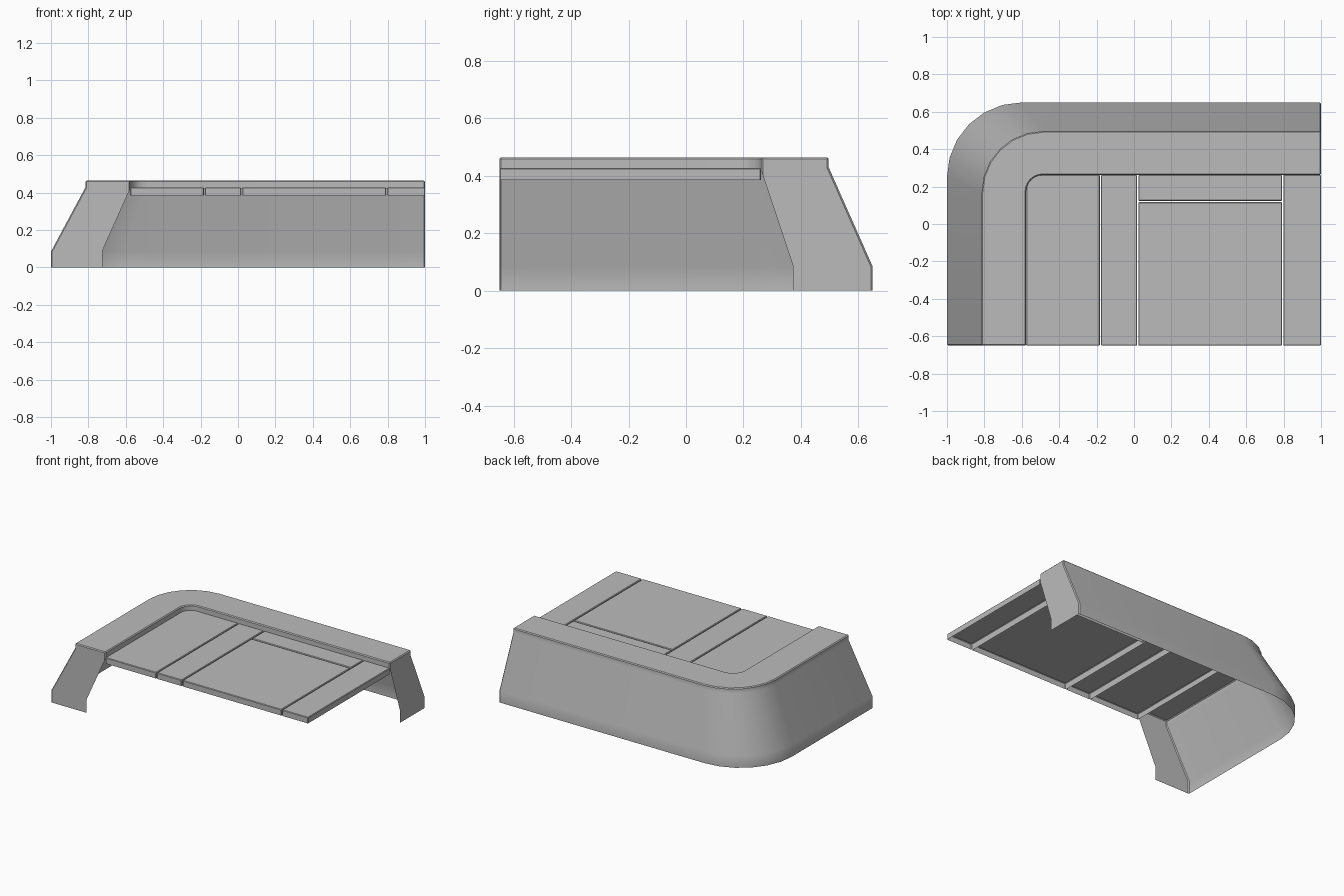
import bpy, bmesh, math

cube = bpy.data.objects.get("Cube")
if cube:
    bpy.data.objects.remove(cube, do_unlink=True)

GREY = bpy.data.materials.new("plain_grey")
GREY.use_nodes = True
GREY.diffuse_color = (0.5, 0.5, 0.5, 1)
GREY.node_tree.nodes["Principled BSDF"].inputs["Base Color"].default_value = (0.5, 0.5, 0.5, 1)

FRONT, RIGHT_END = -0.65, 1.0
ARC_STEPS = 6


def finish(name, bm, bevel):
    """Chamfer the sharp inner edges and turn the bmesh into an object."""
    bm.normal_update()
    sharp = [e for e in bm.edges if len(e.link_faces) == 2
             and e.calc_face_angle() > math.radians(35)]
    bmesh.ops.bevel(bm, geom=sharp, offset=bevel, segments=1,
                    affect='EDGES', clamp_overlap=True)
    mesh = bpy.data.meshes.new(name)
    bm.to_mesh(mesh)
    bm.free()
    mesh.materials.append(GREY)
    obj = bpy.data.objects.new(name, mesh)
    bpy.context.collection.objects.link(obj)
    bpy.ops.object.select_all(action='DESELECT')
    obj.select_set(True)
    bpy.context.view_layer.objects.active = obj
    bpy.ops.object.shade_smooth_by_angle(angle=math.radians(32))


def corner_row(z, x, y, r):
    """Front end, rounded corner, then the far end of one wall line."""
    pts = [(x, FRONT, z)]
    for i in range(ARC_STEPS + 1):
        a = math.pi - i / ARC_STEPS * math.pi / 2
        pts.append((x + r + r * math.cos(a), y - r + r * math.sin(a), z))
    pts.append((RIGHT_END, y, z))
    return pts


# Corner wall: open shell from outer foot over the top to the inner lip
# (height, side wall x, back wall y, corner radius)
profile = [
    (0.0, -1.0, 0.65, 0.4),
    (0.085, -1.0, 0.65, 0.4),
    (0.43, -0.815, 0.497, 0.33),
    (0.465, -0.815, 0.497, 0.33),
    (0.465, -0.577, 0.262, 0.09),
    (0.42, -0.577, 0.262, 0.09),
]
bm = bmesh.new()
rows = [[bm.verts.new(p) for p in corner_row(*line)] for line in profile]
for low, high in zip(rows, rows[1:]):
    for i in range(len(low) - 1):
        bm.faces.new((low[i], high[i], high[i + 1], low[i + 1]))

# End caps with a sloping inner edge
side_foot = [bm.verts.new((-0.725, FRONT, z)) for z in (0.09, 0)]
back_foot = [bm.verts.new((RIGHT_END, 0.372, z)) for z in (0.09, 0)]
bm.faces.new(list(reversed([row[0] for row in rows] + side_foot)))
bm.faces.new([row[-1] for row in rows] + back_foot)
finish("corner_wall", bm, 0.006)


# Deck panels: shallow trays that are open underneath
def deck_panel(name, x0, x1, y0, y1, top=0.428, bottom=0.386):
    bm = bmesh.new()
    bmesh.ops.create_cube(bm, size=1)
    for v in bm.verts:
        v.co.x = x0 if v.co.x < 0 else x1
        v.co.y = y0 if v.co.y < 0 else y1
        v.co.z = bottom if v.co.z < 0 else top
    bm.normal_update()
    under = [f for f in bm.faces if f.normal.z < -0.5]
    bmesh.ops.delete(bm, geom=under, context='FACES_ONLY')
    finish(name, bm, 0.004)


GAP = 0.003
BACK = 0.262
deck_panel("left_deck_panel", -0.577, -0.18 - GAP, FRONT, BACK)
deck_panel("narrow_deck_panel", -0.18 + GAP, 0.02 - GAP, FRONT, BACK)
deck_panel("main_deck_panel", 0.02 + GAP, 0.795 - GAP, FRONT, 0.12 - GAP)
deck_panel("rear_deck_panel", 0.02 + GAP, 0.795 - GAP, 0.12 + GAP, BACK)
deck_panel("end_deck_panel", 0.795 + GAP, RIGHT_END, FRONT, BACK)
